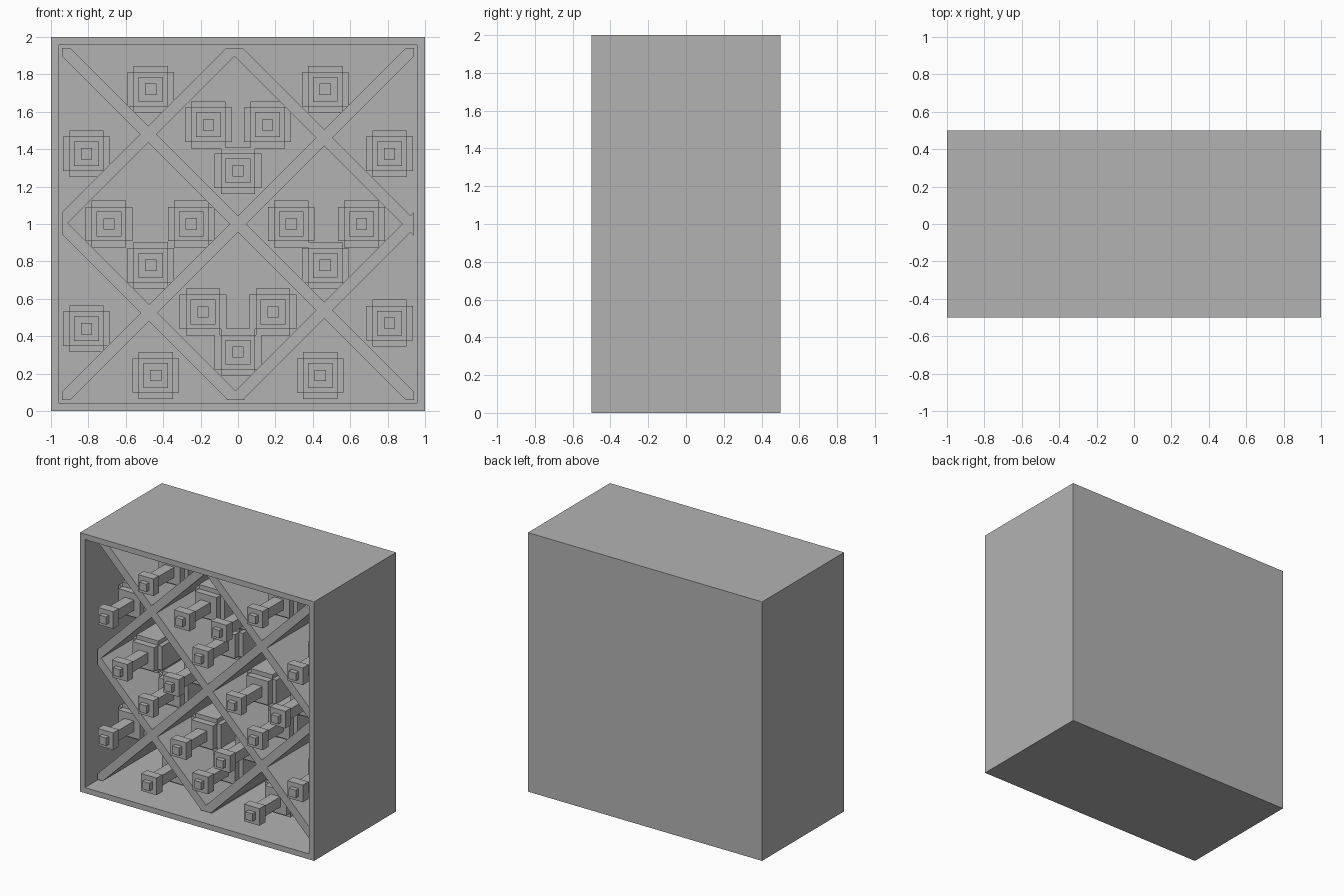
import bpy, bmesh
from mathutils import Vector

cube = bpy.data.objects.get("Cube")
if cube:
    bpy.data.objects.remove(cube, do_unlink=True)

GREY = 0.45
FRONT, BACK = -0.5, 0.44     # front rim and inner back panel
INNER = 0.94                 # half size of the opening
MID = 1.0                    # height of the centre

mat = bpy.data.materials.new("plain grey")
mat.use_nodes = True
mat.diffuse_color = (GREY, GREY, GREY, 1)
mat.node_tree.nodes["Principled BSDF"].inputs["Base Color"].default_value = (GREY, GREY, GREY, 1)


def finish(name, bm):
    bmesh.ops.recalc_face_normals(bm, faces=bm.faces)
    mesh = bpy.data.meshes.new(name)
    bm.to_mesh(mesh)
    bm.free()
    mesh.materials.append(mat)
    obj = bpy.data.objects.new(name, mesh)
    bpy.context.collection.objects.link(obj)
    return obj


def prism(bm, outline, y0, y1):
    """Extrude an outline of (x, z) points from y0 back to y1."""
    face = bm.faces.new([bm.verts.new((x, y0, z)) for x, z in outline])
    ext = bmesh.ops.extrude_face_region(bm, geom=[face], use_keep_orig=True)
    verts = [v for v in ext["geom"] if isinstance(v, bmesh.types.BMVert)]
    bmesh.ops.translate(bm, verts=verts, vec=(0, y1 - y0, 0))


def square(h):
    return [(-h, -h), (h, -h), (h, h), (-h, h)]


def plus(a, b):
    """Square of half size a with its corners notched back to b."""
    return [(-b, -a), (b, -a), (b, -b), (a, -b), (a, b), (b, b),
            (b, a), (-b, a), (-b, b), (-a, b), (-a, -b), (-b, -b)]


# Case: a block with an opening sunk into its front
bm = bmesh.new()
bmesh.ops.create_cube(bm, size=1)
bmesh.ops.scale(bm, vec=(2, 1, 2), verts=bm.verts)
bmesh.ops.translate(bm, vec=(0, 0, MID), verts=bm.verts)
bm.faces.ensure_lookup_table()
front = min(bm.faces, key=lambda f: f.calc_center_median().y)
bmesh.ops.inset_region(bm, faces=[front], thickness=1 - INNER)
sunk = bmesh.ops.extrude_face_region(bm, geom=[front])
bmesh.ops.translate(bm, vec=(0, BACK - FRONT, 0),
                    verts=[v for v in sunk["geom"] if isinstance(v, bmesh.types.BMVert)])
if front.is_valid:
    bmesh.ops.delete(bm, geom=[front], context='FACES_ONLY')
finish("case", bm)

# Diagonal boards, trimmed to the opening
HALF = 0.045                 # half thickness measured along x


def board(name, slope, offset):
    bm = bmesh.new()
    outline = [(offset + s * HALF + slope * t, MID + t)
               for s, t in ((-1, -2), (1, -2), (1, 2), (-1, 2))]
    prism(bm, outline, FRONT + 0.13, BACK)
    for axis in (Vector((1, 0, 0)), Vector((0, 0, 1))):
        for side in (-1, 1):
            geom = bm.verts[:] + bm.edges[:] + bm.faces[:]
            cut = bmesh.ops.bisect_plane(
                bm, geom=geom, plane_co=Vector((0, 0, MID)) + axis * side * INNER,
                plane_no=axis * side, clear_outer=True)
            edges = [e for e in cut["geom_cut"] if isinstance(e, bmesh.types.BMEdge)]
            if edges:
                bmesh.ops.holes_fill(bm, edges=edges, sides=0)
    finish(name, bm)


for i, offset in enumerate((-0.95, 0, 0.922)):
    board(f"falling_board_{i + 1}", -1, offset)
for i, offset in enumerate((-0.96, 0, 0.922)):
    board(f"rising_board_{i + 1}", 1, offset)

# Bottle: stepped square sections from cork to body
bm = bmesh.new()
for outline, d0, d1 in ((square(0.03), 0.005, 0.04),
                        (square(0.066), 0.04, 0.11),
                        (square(0.04), 0.11, 0.33),
                        (square(0.092), 0.33, 0.38),
                        (plus(0.125, 0.092), 0.38, 0.94)):
    prism(bm, outline, FRONT + d0, FRONT + d1)
first = finish("bottle_1", bm)

# Bottle places: mirrored pairs, then singles on or near the centre line
pairs = [(0.467, 1.72), (0.158, 1.53), (0.81, 1.375), (0.467, 0.78),
         (0.187, 0.53), (0.44, 0.19)]
places = [(s * x, z) for x, z in pairs for s in (-1, 1)]
places += [(0, 1.285), (0, 0.315), (-0.69, 1), (-0.25, 1), (0.285, 1),
           (0.66, 1), (-0.81, 0.44), (0.81, 0.47)]
for i, (x, z) in enumerate(places):
    obj = first
    if i:
        obj = bpy.data.objects.new(f"bottle_{i + 1}", first.data)
        bpy.context.collection.objects.link(obj)
    obj.location = (x, 0, z)
